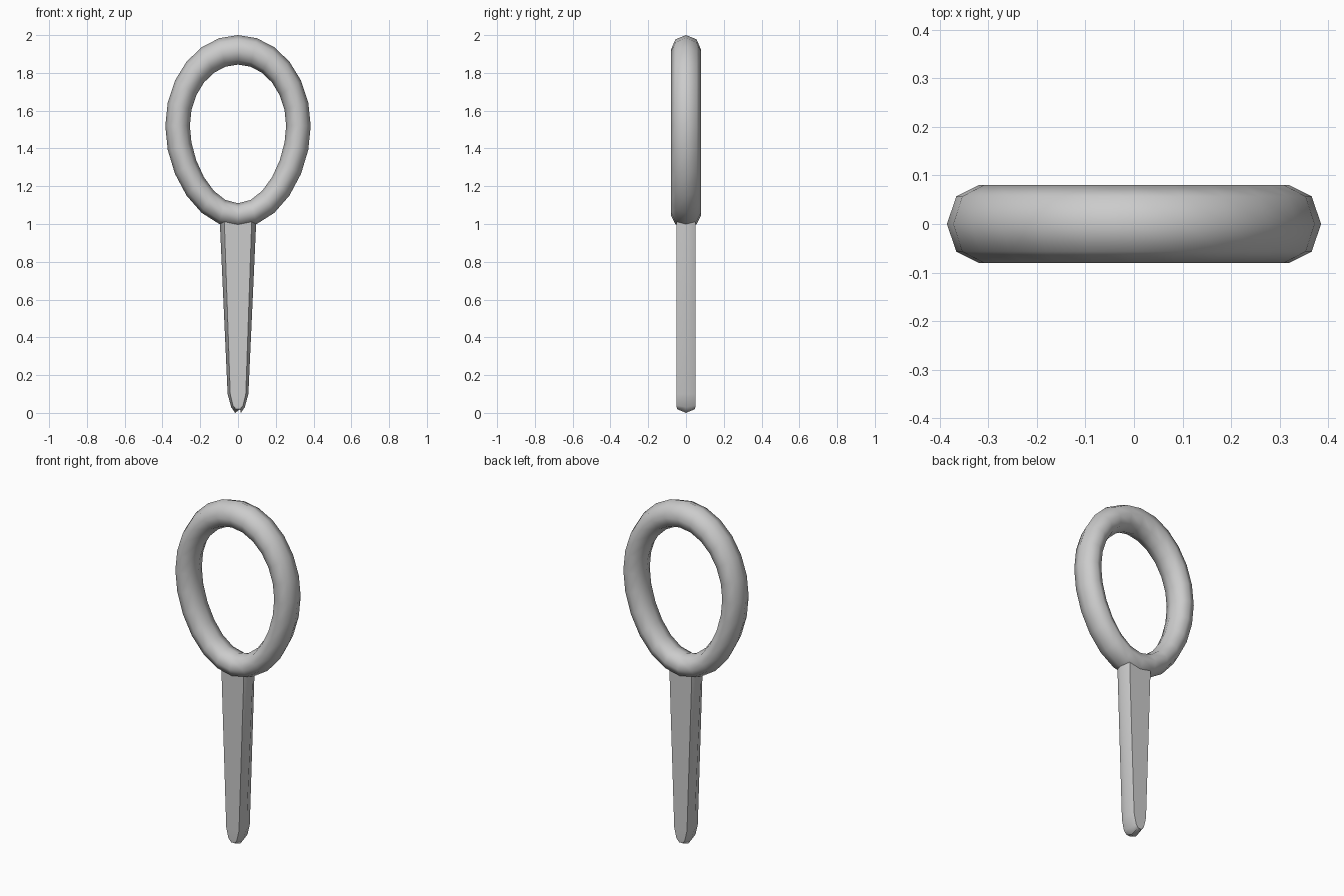
import bpy
import bmesh
from math import sin, cos, pi, radians

cube = bpy.data.objects.get("Cube")
if cube:
    bpy.data.objects.remove(cube)

# Single plain grey finish
grey = bpy.data.materials.new("light grey")
grey.use_nodes = True
colour = (0.6, 0.6, 0.6, 1)
grey.diffuse_color = colour
grey.node_tree.nodes["Principled BSDF"].inputs["Base Color"].default_value = colour


def loft(name, sections, closed=False, angle=60):
    """Skin matching cross-sections; close into a loop or cap the ends."""
    bm = bmesh.new()
    loops = [[bm.verts.new(p) for p in s] for s in sections]
    pairs = list(zip(loops, loops[1:]))
    if closed:
        pairs.append((loops[-1], loops[0]))
    else:
        bm.faces.new(loops[0])
        bm.faces.new(loops[-1])
    for a, b in pairs:
        n = len(a)
        for i in range(n):
            j = (i + 1) % n
            bm.faces.new((a[i], a[j], b[j], b[i]))
    bmesh.ops.recalc_face_normals(bm, faces=bm.faces)
    mesh = bpy.data.meshes.new(name)
    bm.to_mesh(mesh)
    bm.free()
    mesh.materials.append(grey)
    obj = bpy.data.objects.new(name, mesh)
    bpy.context.collection.objects.link(obj)
    bpy.ops.object.select_all(action='DESELECT')
    obj.select_set(True)
    bpy.context.view_layer.objects.active = obj
    bpy.ops.object.shade_smooth_by_angle(angle=radians(angle))
    return obj


# Egg-shaped ring with an eight-sided tube, thicker at the top
def ring_section(t):
    mid, half = (0.402, 0.078) if sin(t) > 0 else (0.402 - 0.073 * sin(t), 0.078 + 0.013 * sin(t))
    points = []
    for k in range(8):
        u = k * pi / 4
        x = (0.32 + 0.065 * cos(u)) * cos(t)
        z = 1.52 + (mid + half * cos(u)) * sin(t)
        points.append((x, 0.08 * sin(u), z))
    return points


loft("ring", [ring_section(i * pi / 12) for i in range(24)], closed=True)


# Tapered six-sided handle with a rounded tip
def handle_section(w, d, z, drop):
    b = w * 0.75
    return [(w, 0, z), (b, d, z + drop), (-b, d, z + drop),
            (-w, 0, z), (-b, -d, z + drop), (b, -d, z + drop)]


profile = [(0.015, 0.048, 0.0, 0.02), (0.036, 0.05, 0.03, 0.01), (0.055, 0.05, 0.1, 0),
           (0.095, 0.05, 0.98, 0), (0.095, 0.05, 1.05, 0)]
loft("handle", [handle_section(*p) for p in profile])
